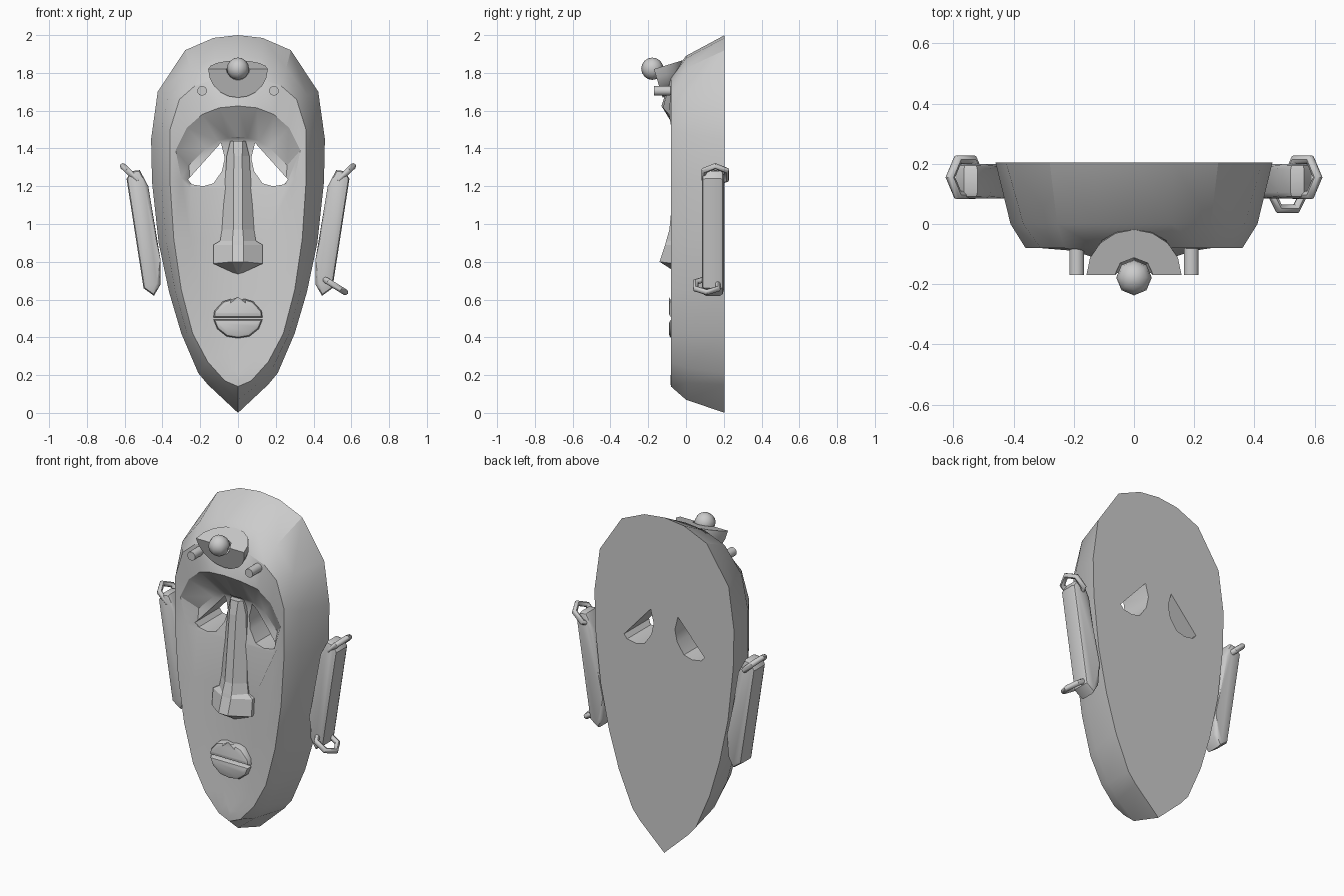
import bpy, bmesh, math
from mathutils import Vector, Matrix

if "Cube" in bpy.data.objects:
    bpy.data.objects.remove(bpy.data.objects["Cube"])


def finish(name, bm, smooth=None):
    bmesh.ops.recalc_face_normals(bm, faces=bm.faces)
    me = bpy.data.meshes.new(name)
    bm.to_mesh(me)
    bm.free()
    ob = bpy.data.objects.new(name, me)
    bpy.context.collection.objects.link(ob)
    if smooth:
        shade(ob, smooth)
    return ob


def select(ob):
    bpy.ops.object.select_all(action='DESELECT')
    ob.select_set(True)
    bpy.context.view_layer.objects.active = ob


def shade(ob, deg):
    select(ob)
    bpy.ops.object.shade_smooth_by_angle(angle=math.radians(deg))


def mirror(ob):
    m = ob.modifiers.new("mirror", 'MIRROR')
    m.use_mirror_merge = False
    select(ob)
    bpy.ops.object.modifier_apply(modifier=m.name)


def cut(ob, cutter):
    m = ob.modifiers.new("cut", 'BOOLEAN')
    m.operation, m.solver, m.object = 'DIFFERENCE', 'EXACT', cutter
    select(ob)
    bpy.ops.object.modifier_apply(modifier=m.name)
    bpy.data.objects.remove(cutter)


def prism(name, pts, y0, y1, bevel=0, smooth=None):
    bm = bmesh.new()
    a = [bm.verts.new((x, y0, z)) for x, z in pts]
    b = [bm.verts.new((x, y1, z)) for x, z in pts]
    bm.faces.new(a)
    bm.faces.new(b[::-1])
    n = len(pts)
    for i in range(n):
        bm.faces.new((a[i], b[i], b[(i + 1) % n], a[(i + 1) % n]))
    if bevel:
        edges = [e for e in bm.edges if abs(e.verts[0].co.y - e.verts[1].co.y) < 1e-5]
        bmesh.ops.bevel(bm, geom=edges, offset=bevel, segments=2, profile=0.5, affect='EDGES')
    return finish(name, bm, smooth)


# mask body: half outlines from crown to chin, mirrored into closed rings
back = [(0, 2), (.13, 1.985), (.28, 1.92), (.425, 1.70), (.46, 1.45), (.455, 1.22),
        (.42, .9), (.365, .64), (.30, .42), (.21, .21), (.16, .15), (0, 0)]
front = [(0, 1.78), (.12, 1.77), (.23, 1.73), (.31, 1.66), (.36, 1.5), (.36, 1.22),
         (.34, .92), (.30, .65), (.24, .42), (.16, .27), (.07, .17), (0, .14)]
brow = [(0, -.13, 1.625), (.1, -.122, 1.615), (.19, -.09, 1.58), (.27, -.078, 1.51),
        (.33, -.072, 1.39), (.30, -.065, 1.24), (.25, -.055, .92), (.2, -.058, .65),
        (.15, -.065, .42), (.1, -.072, .3), (.05, -.08, .21), (0, -.083, .17)]
socket = [(0, -.03, 1.46), (.05, -.015, 1.455), (.11, 0, 1.44), (.17, .01, 1.40),
          (.26, 0, 1.31), (.25, -.025, 1.19), (.14, -.03, .92), (.1, -.042, .65),
          (.07, -.058, .42), (.05, -.067, .32), (.025, -.076, .24), (0, -.08, .2)]
back = [Vector((x, .205, z)) for x, z in back]
front = [Vector((x, -.08, z)) for x, z in front]
mid = [a.lerp(b, .5) for a, b in zip(back, front)]
for v in mid:
    v.y = 0

bm = bmesh.new()
rings = []
for half in (back, mid, front, brow, socket):
    half = [Vector(p) for p in half]
    full = half + [Vector((-p.x, p.y, p.z)) for p in half[-2:0:-1]]
    rings.append([bm.verts.new(p) for p in full])
n = len(rings[0])
for a, b in zip(rings, rings[1:]):
    for i in range(n):
        j = (i + 1) % n
        bm.faces.new((a[i], a[j], b[j], b[i]))
bm.faces.new(rings[0])
s = rings[-1]
last = n // 2
for i in range(last):
    quad = [s[i], s[i + 1], s[n - i - 1], s[(n - i) % n]]
    bm.faces.new(list(dict.fromkeys(quad)))
face = finish("mask_face", bm)

# eye openings through the mask
eye = [(.265, 1.235), (.09, 1.43), (.07, 1.35), (.085, 1.28), (.13, 1.215), (.185, 1.2), (.245, 1.21)]
cutter = prism("eye_cutter", eye, -.4, .4)
cutter.hide_render = True
mirror(cutter)
cut(face, cutter)
shade(face, 28)

# nose: rows of z, half width, ridge half width, side y, ridge y
rows = [(1.44, .04, .025, -.01, -.035), (1.36, .06, .022, -.01, -.05),
        (.97, .085, .025, -.035, -.088), (.91, .095, .03, -.04, -.105),
        (.89, .13, .03, -.05, -.11), (.80, .13, .03, -.06, -.14)]
bm = bmesh.new()
prev = None
for k, (z, w, r, ys, yr) in enumerate(rows):
    zs = z - .01 if k == 5 else z
    row = [bm.verts.new(p) for p in ((-w, .04, zs), (-w, ys, zs), (-r, yr, z),
                                     (r, yr, z), (w, ys, zs), (w, .04, zs))]
    if prev:
        for i in range(6):
            j = (i + 1) % 6
            bm.faces.new((prev[i], prev[j], row[j], row[i]))
    else:
        bm.faces.new(row)
    prev = row
tip = bm.verts.new((0, -.03, .73))
for i in range(6):
    bm.faces.new((prev[i], prev[(i + 1) % 6], tip))
finish("nose", bm)

# lips
upper = [(.13, .505), (.125, .54), (.08, .59), (.04, .602), (0, .595)]
lower = [(.13, .495), (.11, .445), (.06, .405), (0, .395)]
for name, half in (("upper_lip", upper), ("lower_lip", lower)):
    prism(name, half + [(-x, z) for x, z in half[-2::-1]], -.09, 0, .02, 40)

# ears
ear = [(.59, 1.24), (.565, 1.28), (.52, 1.285), (.475, 1.2), (.41, .81), (.41, .68), (.445, .62), (.5, .66)]
mirror(prism("ears", ear, .085, .2, .02, 35))


# ear rings: the ring plane holds the y axis and the tilted direction
def ring(name, loc, tilt):
    bpy.ops.mesh.primitive_torus_add(major_segments=6, minor_segments=8, major_radius=.068,
                                     minor_radius=.016, location=loc, rotation=(0, tilt, 0))
    ob = bpy.context.object
    ob.name = name
    bpy.ops.object.transform_apply(location=True, rotation=True, scale=True)
    shade(ob, 50)
    return ob


mirror(ring("upper_ear_rings", (.56, .155, 1.26), math.radians(-43)))
ring("lower_ear_ring", (.51, .11, .675), math.radians(32))

# forehead pegs
bm = bmesh.new()
bmesh.ops.create_cone(bm, cap_ends=True, segments=10, radius1=.026, radius2=.026, depth=.17,
                      matrix=Matrix.Translation((.19, -.085, 1.705)) @ Matrix.Rotation(math.pi / 2, 4, 'X'))
mirror(finish("pegs", bm, 40))

# headpiece: quarter sphere with a hollow for the bead
bm = bmesh.new()
bmesh.ops.create_uvsphere(bm, u_segments=16, v_segments=10, radius=.158)
for normal in ((0, 0, 1), (0, -1, 0)):
    res = bmesh.ops.bisect_plane(bm, geom=bm.verts[:] + bm.edges[:] + bm.faces[:], dist=1e-5,
                                 plane_co=(0, 0, 0), plane_no=normal, clear_outer=True)
    bmesh.ops.holes_fill(bm, edges=[e for e in bm.edges if e.is_boundary])
bm.transform(Matrix.Translation((0, -.17, 1.82)) @ Matrix.Rotation(math.radians(17), 4, 'X'))
cup = finish("headpiece", bm)


def ball(name, loc, r):
    bm = bmesh.new()
    bmesh.ops.create_uvsphere(bm, u_segments=8, v_segments=8, radius=r, matrix=Matrix.Translation(loc))
    return finish(name, bm, 50)


hollow = ball("hollow_cutter", (0, -.175, 1.823), .066)
hollow.hide_render = True
cut(cup, hollow)
shade(cup, 35)
ball("bead", (0, -.178, 1.822), .059)
